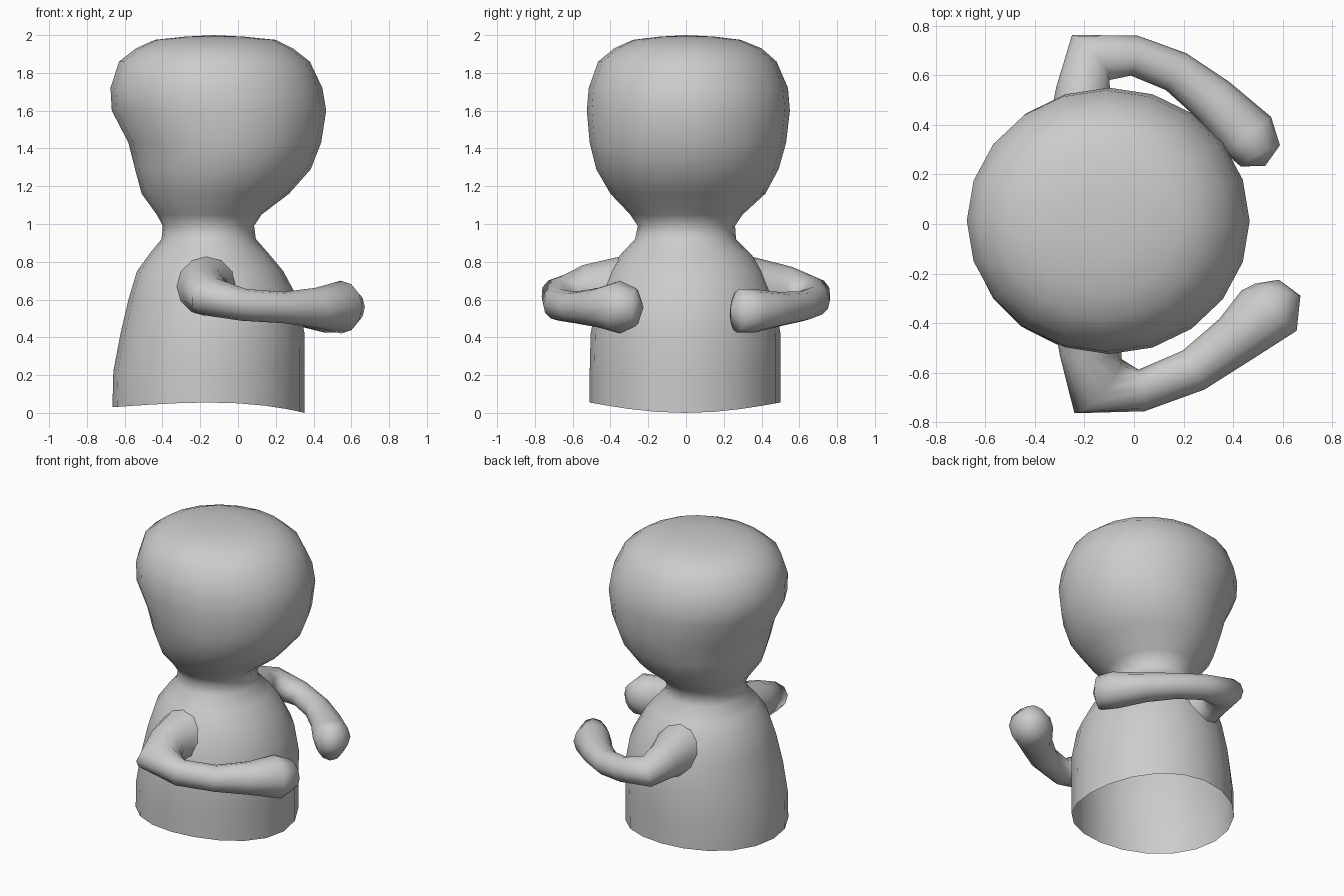
import bpy, bmesh, math
from mathutils import Vector

if "Cube" in bpy.data.objects:
    bpy.data.objects.remove(bpy.data.objects["Cube"])

SIDES = 20

# Silhouette rows: z, x min, x max, y min, y max
ROWS = [
    (0.03, -0.665, 0.352, -0.51, 0.50),
    (0.22, -0.66, 0.352, -0.51, 0.50),
    (0.42, -0.622, 0.352, -0.505, 0.50),
    (0.60, -0.58, 0.32, -0.47, 0.47),
    (0.75, -0.535, 0.24, -0.41, 0.41),
    (0.84, -0.47, 0.165, -0.345, 0.345),
    (0.92, -0.405, 0.095, -0.27, 0.265),
    (0.99, -0.398, 0.085, -0.255, 0.26),
    (1.05, -0.43, 0.125, -0.295, 0.30),
    (1.16, -0.51, 0.27, -0.40, 0.42),
    (1.29, -0.545, 0.385, -0.475, 0.49),
    (1.43, -0.58, 0.44, -0.51, 0.53),
    (1.60, -0.668, 0.467, -0.525, 0.55),
    (1.72, -0.675, 0.447, -0.515, 0.54),
    (1.86, -0.63, 0.38, -0.465, 0.48),
    (1.93, -0.54, 0.29, -0.38, 0.40),
    (1.975, -0.44, 0.20, -0.28, 0.29),
    (1.992, -0.28, 0.03, -0.14, 0.15),
]


def finish(bm, name):
    bmesh.ops.recalc_face_normals(bm, faces=bm.faces[:])
    me = bpy.data.meshes.new(name)
    bm.to_mesh(me)
    bm.free()
    for p in me.polygons:
        p.use_smooth = True
    ob = bpy.data.objects.new(name, me)
    bpy.context.collection.objects.link(ob)
    return ob


def loft(rings, tip, name):
    """Bridge rings of points with quads and close the last one at a tip."""
    bm = bmesh.new()
    loops = [[bm.verts.new(p) for p in r] for r in rings]
    n = len(loops[0])
    for a, b in zip(loops, loops[1:]):
        for i in range(n):
            j = (i + 1) % n
            bm.faces.new((a[i], a[j], b[j], b[i]))
    end = bm.verts.new(tip)
    for i in range(n):
        bm.faces.new((loops[-1][i], loops[-1][(i + 1) % n], end))
    return finish(bm, name)


def row_at(z):
    for a, b in zip(ROWS, ROWS[1:]):
        if a[0] <= z <= b[0]:
            t = (z - a[0]) / (b[0] - a[0])
            return [p + (q - p) * t for p, q in zip(a, b)]
    return ROWS[0]


def body_y(x, z):
    """Half depth of the torso at a given x and z."""
    _, x0, x1, y0, y1 = row_at(z)
    u = (x - (x0 + x1) / 2) / ((x1 - x0) / 2)
    return (y1 - y0) / 2 * math.sqrt(max(0, 1 - u * u))


# Torso, neck and head in one skin, open at the wavy base
rings = []
for k, (z, x0, x1, y0, y1) in enumerate(ROWS):
    ring = []
    for i in range(SIDES):
        a = 2 * math.pi * i / SIDES
        c, s = math.cos(a), math.sin(a)
        zz = z if k else 0.055 * s * s + c * c * (0.015 - 0.015 * c)
        ring.append(((x0 + x1) / 2 + (x1 - x0) / 2 * c,
                     (y0 + y1) / 2 + (y1 - y0) / 2 * s, zz))
    rings.append(ring)
loft(rings, (-0.13, 0, 2.0), "torso_and_head")


def arm(name, path, tip, side, n=12):
    """Sweep an oval along path points (x, y, z, flat radius, tall radius)."""
    pts = [Vector(p[:3]) for p in path] + [Vector(tip)]
    rings = []
    for k, p in enumerate(path):
        d = (pts[k + 1] - pts[k]).normalized()
        if k:
            d = (d + (pts[k] - pts[k - 1]).normalized()).normalized()
        else:
            d = Vector((0, side, 0))
        across = d.cross(Vector((0, 0, 1))).normalized()
        up = across.cross(d)
        ring = []
        for i in range(n):
            a = 2 * math.pi * i / n
            v = pts[k] + across * p[3] * math.cos(a) + up * p[4] * math.sin(a)
            if k == 0:  # shoulder seam follows the torso surface
                v.y = side * (body_y(v.x, v.z) - 0.012)
            ring.append(v)
        rings.append(ring)
    loft(rings, tip, name)


# Arms, bent at the elbow and reaching towards +x
arm("front_arm", [
    (-0.165, -0.40, 0.67, 0.16, 0.16),
    (-0.175, -0.52, 0.655, 0.125, 0.13),
    (-0.145, -0.655, 0.615, 0.145, 0.105),
    (0.03, -0.672, 0.572, 0.085, 0.085),
    (0.24, -0.59, 0.558, 0.09, 0.083),
    (0.41, -0.465, 0.557, 0.105, 0.105),
    (0.545, -0.35, 0.56, 0.138, 0.14),
    (0.58, -0.265, 0.56, 0.095, 0.10),
], (0.585, -0.225, 0.56), -1)

arm("back_arm", [
    (-0.20, 0.40, 0.67, 0.15, 0.16),
    (-0.205, 0.54, 0.65, 0.11, 0.125),
    (-0.175, 0.672, 0.62, 0.118, 0.095),
    (0.0, 0.68, 0.59, 0.082, 0.08),
    (0.17, 0.615, 0.565, 0.085, 0.08),
    (0.32, 0.50, 0.55, 0.098, 0.09),
    (0.46, 0.36, 0.54, 0.118, 0.115),
    (0.51, 0.275, 0.54, 0.09, 0.115),
], (0.53, 0.235, 0.545), 1)
